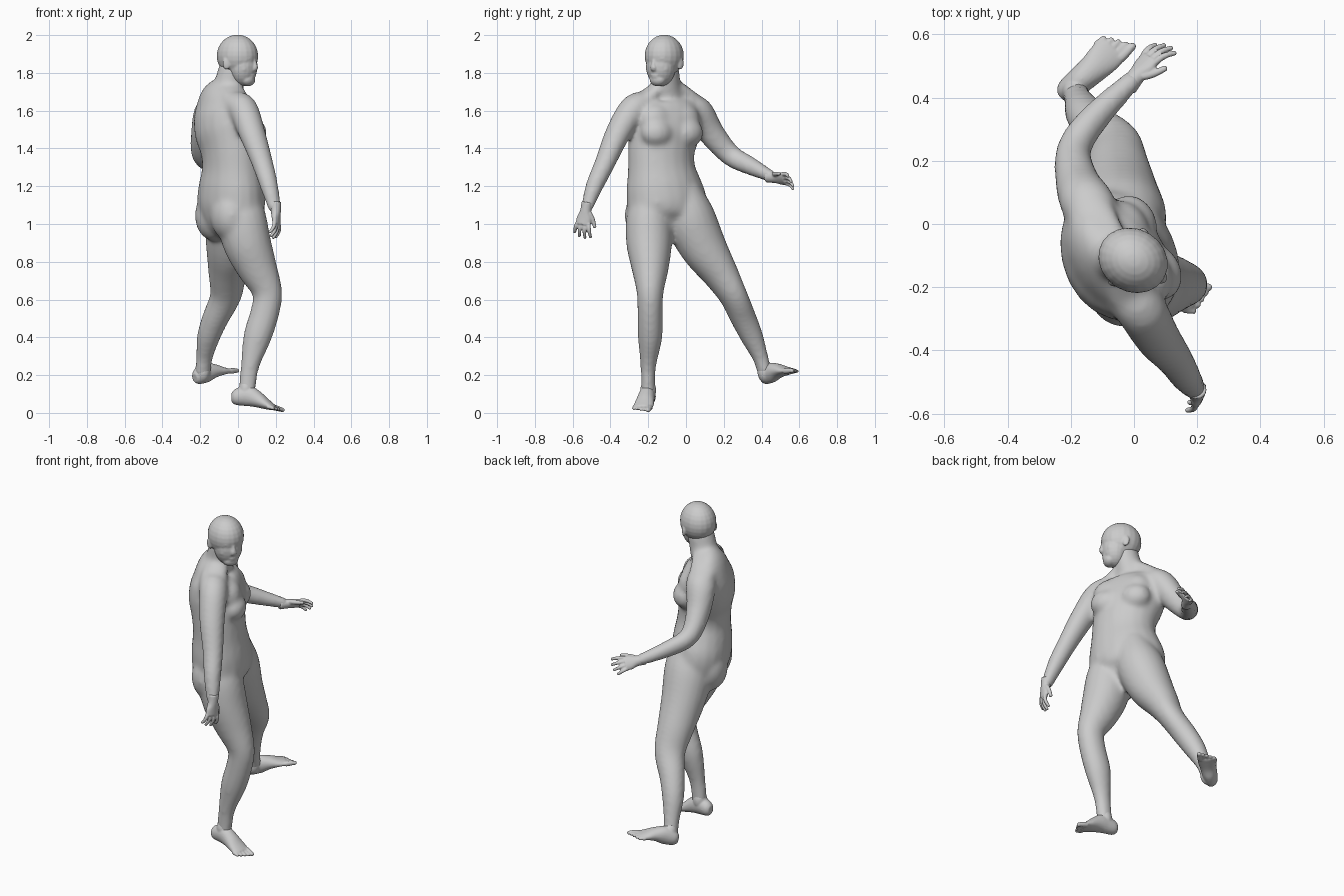
import bpy, bmesh, math
from mathutils import Vector, Matrix

cube = bpy.data.objects.get("Cube")
if cube:
    bpy.data.objects.remove(cube)

skin = bpy.data.materials.new("plain_grey")
skin.use_nodes = True
GREY = (0.6, 0.6, 0.6, 1)
skin.diffuse_color = GREY
skin.node_tree.nodes["Principled BSDF"].inputs["Base Color"].default_value = GREY
UP = Vector((0, 0, 1))


def spline(a, b, c, d, t):
    return 0.5 * (2 * b + (c - a) * t + (2 * a - 5 * b + 4 * c - d) * t * t
                  + (3 * b - a - 3 * c + d) * t ** 3)


def loft(bm, rings, facing, sides=20, steps=4):
    """Closed tube through rings of (x, y, z, half width, half depth)."""
    raw = [Vector(r) for r in rings]
    pts = []
    for i in range(len(raw) - 1):
        a, d = raw[max(i - 1, 0)], raw[min(i + 2, len(raw) - 1)]
        pts += [spline(a, raw[i], raw[i + 1], d, k / steps) for k in range(steps)]
    pts.append(raw[-1])
    loops = []
    for i, p in enumerate(pts):
        along = Vector((pts[min(i + 1, len(pts) - 1)] - pts[max(i - 1, 0)])[:3]).normalized()
        side = along.cross(Vector(facing)).normalized()
        front = side.cross(along)
        loops.append([bm.verts.new(Vector(p[:3])
                      + side * p[3] * math.cos(math.tau * k / sides)
                      + front * p[4] * math.sin(math.tau * k / sides)) for k in range(sides)])
    for lo, hi in zip(loops, loops[1:]):
        for k in range(sides):
            n = (k + 1) % sides
            bm.faces.new((lo[k], lo[n], hi[n], hi[k]))
    bm.faces.new(loops[0][::-1])
    bm.faces.new(loops[-1])


def blob(bm, centre, size, facing):
    """Ellipsoid sized along facing, left and up."""
    f = Vector(facing).normalized()
    left = UP.cross(f).normalized()
    up = f.cross(left)
    m = Matrix((f * size[0], left * size[1], up * size[2])).transposed().to_4x4()
    m.translation = Vector(centre)
    bmesh.ops.create_uvsphere(bm, u_segments=20, v_segments=14, radius=1, matrix=m)


def digit(bm, base, direction, curl, length, radius, bend):
    """Finger or toe that bends towards curl."""
    p, d, rings = Vector(base), Vector(direction).normalized(), []
    for taper in (1, 1, 0.9, 0.75):
        rings.append((*p, radius * taper, radius * taper))
        p = p + d * length / 3
        d = (d + Vector(curl) * bend).normalized()
    loft(bm, rings, curl, 10, 3)
    blob(bm, rings[-1][:3], [radius * 0.8] * 3, (1, 0, 0))


def finish(name, bm, voxel, smoothing):
    bmesh.ops.recalc_face_normals(bm, faces=bm.faces)
    mesh = bpy.data.meshes.new(name)
    bm.to_mesh(mesh)
    bm.free()
    mesh.materials.append(skin)
    ob = bpy.data.objects.new(name, mesh)
    bpy.context.collection.objects.link(ob)
    remesh = ob.modifiers.new("fuse", 'REMESH')
    remesh.mode = 'VOXEL'
    remesh.voxel_size = voxel
    remesh.use_smooth_shade = True
    soft = ob.modifiers.new("soften", 'SMOOTH')
    soft.factor = 0.5
    soft.iterations = smoothing


# Body: torso, neck and limbs fused into one skin
chest = Vector((0.89, 0.45, 0))
hips = Vector((0.91, 0.41, 0))
body = bmesh.new()
loft(body, [(0.01, -0.09, 0.94, .08, .07), (-.02, -.1, 1.01, .19, .14),
            (-.035, -.1, 1.1, .222, .168), (-.033, -.118, 1.2, .208, .165),
            (-.033, -.13, 1.3, .185, .15), (-.042, -.13, 1.4, .185, .15),
            (-.062, -.115, 1.5, .2, .16), (-.08, -.1, 1.6, .2, .14),
            (-.085, -.1, 1.67, .16, .1), (-.055, -.1, 1.73, .085, .07)], chest)
loft(body, [(-.085, -.1, 1.62, .1, .09), (-.05, -.105, 1.73, .078, .08),
            (-.02, -.11, 1.84, .072, .078)], (0.9, 0, 0))
for sign in (1, -1):
    across = UP.cross(chest) * sign
    middle = Vector((-.045, -.115, 0))
    # breast, upper chest, buttock, neck-to-shoulder slope
    blob(body, middle + chest * .09 + across * .088 + UP * 1.482, (.075, .092, .078), chest)
    blob(body, middle + chest * .06 + across * .08 + UP * 1.55, (.075, .095, .09), chest)
    blob(body, middle - hips * .045 + across * .09 + UP * 1.045, (.1, .115, .135), hips)
    loft(body, [(*(Vector((-.055, -.1, 1.73)) + across * .03), .06, .045),
                (*(Vector((-.07, -.1, 1.675)) + across * .12), .075, .04),
                (*(Vector((-.06, -.1, 1.62)) + across * .2), .07, .05)], UP)
# right arm, left arm
loft(body, [(-.03, -.2, 1.63, .07, .08), (.025, -.275, 1.61, .077, .08), (.075, -.36, 1.48, .067, .072),
            (.13, -.43, 1.32, .054, .058), (.165, -.485, 1.2, .047, .049),
            (.198, -.53, 1.07, .029, .035)], chest)
loft(body, [(-.12, .02, 1.62, .07, .08), (-.15, .07, 1.59, .077, .085), (-.18, .135, 1.48, .07, .07),
            (-.19, .235, 1.365, .058, .055), (-.125, .335, 1.31, .05, .047),
            (.005, .465, 1.245, .029, .033)], (1, 0, 0.3))
# right leg, left leg
loft(body, [(-.01, -.18, 1.18, .09, .11), (.015, -.195, 1.04, .12, .132), (.048, -.195, .9, .122, .128),
            (.1, -.19, .77, .1, .108), (.155, -.19, .64, .072, .08), (.142, -.19, .53, .067, .077),
            (.102, -.19, .4, .065, .075), (.062, -.2, .24, .041, .049), (.045, -.2, .09, .038, .046)],
     (1, -.1, 0))
loft(body, [(-.035, -.03, 1.18, .1, .12), (-.035, .015, 1.04, .135, .14), (-.045, .09, .88, .125, .125),
            (-.055, .18, .74, .095, .104), (-.065, .25, .62, .072, .088), (-.12, .305, .5, .068, .072),
            (-.157, .35, .4, .06, .062), (-.178, .395, .29, .041, .046), (-.188, .42, .2, .038, .044)],
     (.85, .5, 0))
finish("body", body, .012, 14)

# Head
look = Vector((.85, -.52, 0)).normalized()
ear_side = UP.cross(look)
head = bmesh.new()


def on_head(forward, side, z):
    return Vector((-.003, -.115, z)) + look * forward + ear_side * side


blob(head, on_head(0, 0, 1.89), (.114, .1, .112), look)
blob(head, on_head(.034, 0, 1.835), (.077, .08, .106), look)
blob(head, on_head(.066, 0, 1.765), (.036, .046, .036), look)
blob(head, on_head(.08, 0, 1.79), (.022, .036, .028), look)
blob(head, on_head(.099, 0, 1.789), (.008, .024, .006), look)
blob(head, on_head(.097, 0, 1.778), (.008, .021, .007), look)
loft(head, [(*on_head(.098, 0, 1.88), .011, .012), (*on_head(.105, 0, 1.85), .012, .014),
            (*on_head(.109, 0, 1.825), .018, .015), (*on_head(.097, 0, 1.814), .016, .01)], look)
for sign in (1, -1):
    blob(head, on_head(.088, .036 * sign, 1.876), (.016, .028, .009), look + ear_side * sign * .5)
    blob(head, on_head(.085, .035 * sign, 1.858), (.014, .018, .009), look + ear_side * sign * .5)
    blob(head, on_head(.064, .042 * sign, 1.822), (.028, .028, .03), look)
    blob(head, on_head(-.012, .093 * sign, 1.85), (.021, .01, .033), look + ear_side * sign * -.35)
finish("head", head, .005, 5)


# Hands
def hand(name, wrist, direction, thumb_side, bend):
    bm = bmesh.new()
    w, d = Vector(wrist), Vector(direction).normalized()
    curl = Vector(bend).normalized()
    t = Vector(thumb_side)
    t = (t - d * t.dot(d)).normalized()
    loft(bm, [(*(w + d * s), a, b) for s, a, b in
              ((-.04, .031, .032), (.01, .03, .026), (.045, .041, .021), (.08, .041, .017))], curl)
    for i, length in enumerate((.075, .082, .077, .062)):
        spread = 1.5 - i
        digit(bm, w + d * .07 + t * spread * .021, d + t * spread * .16, curl, length, .011, .38)
    digit(bm, w + d * .015 + t * .024, d + t * .7 + curl * .5, d, .075, .013, .25)
    finish(name, bm, .0045, 3)


hand("right_hand", (.2, -.53, 1.075), (.05, -.2, -1), (.35, .9, 0), (-.9, .3, 0))
hand("left_hand", (.003, .463, 1.246), (.62, .78, -.1), (.5, -.4, .75), (.55, -.5, -.65))


# Feet
def foot(name, ankle, rings, inner, lift):
    bm = bmesh.new()
    blob(bm, ankle, (.042, .039, .06), inner)
    loft(bm, rings, UP)
    tip = Vector(rings[-1][:3])
    d = tip - Vector(rings[-3][:3])
    d.z = lift
    d.normalize()
    inner = Vector(inner).normalized()
    for i, length in enumerate((.055, .052, .047, .041, .034)):
        r = .0155 if i == 0 else .0115
        digit(bm, tip + inner * (.038 - i * .021) - d * (.012 + i * .004), d, -UP, length, r, .06)
    finish(name, bm, .005, 5)


foot("right_foot", (.043, -.2, .12),
     [(-.034, -.195, .082, .02, .025), (-.012, -.197, .083, .037, .042),
      (.05, -.205, .09, .043, .055), (.1, -.213, .072, .047, .044),
      (.15, -.222, .046, .053, .028), (.19, -.23, .027, .053, .015)], (.15, 1, 0), -.02)
foot("left_foot", (-.188, .418, .22),
     [(-.23, .405, .185, .02, .025), (-.212, .42, .192, .037, .042),
      (-.17, .455, .213, .043, .052), (-.13, .49, .222, .047, .038),
      (-.095, .525, .222, .053, .024), (-.065, .555, .222, .053, .014)], (.75, -.6, 0), .01)
